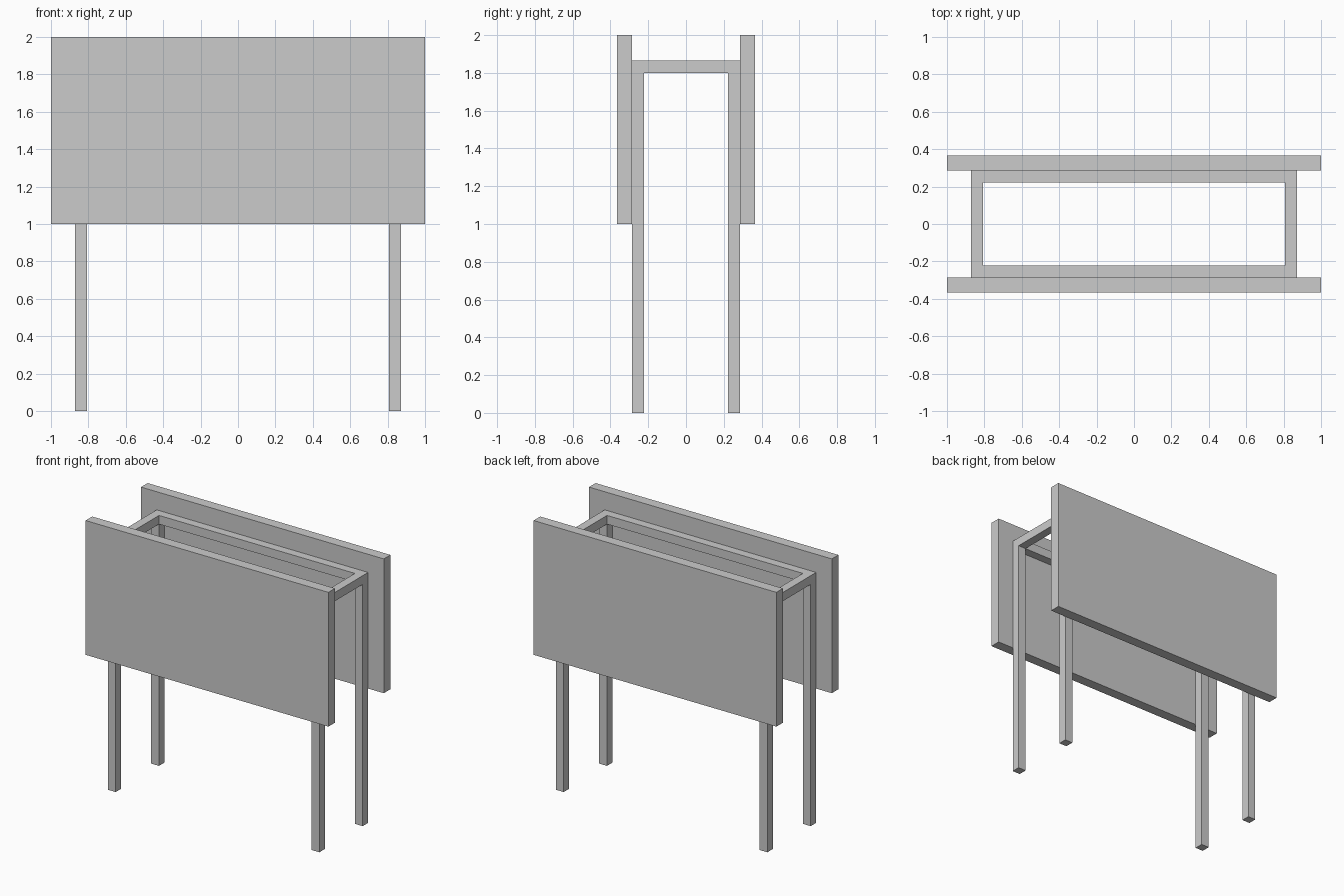
import bpy
import bmesh

if "Cube" in bpy.data.objects:
    bpy.data.objects.remove(bpy.data.objects["Cube"])

LEG_X = (0.807, 0.871)      # inner and outer leg faces
LEG_Y = (0.223, 0.287)
PANEL_Y = (0.287, 0.365)
FRAME_Z = (1.80, 1.865)


def finish(name, bm):
    bmesh.ops.recalc_face_normals(bm, faces=bm.faces)
    mesh = bpy.data.meshes.new(name)
    bm.to_mesh(mesh)
    bm.free()
    obj = bpy.data.objects.new(name, mesh)
    bpy.context.collection.objects.link(obj)
    return obj


def extrude_down(bm, faces, z):
    result = bmesh.ops.extrude_face_region(bm, geom=faces, use_keep_orig=True)
    for v in result["geom"]:
        if isinstance(v, bmesh.types.BMVert):
            v.co.z = z
    return [f for f in result["geom"] if isinstance(f, bmesh.types.BMFace)]


# Top ring: a 3 x 3 plan without its centre, thickened downwards
bm = bmesh.new()
xs = (-LEG_X[1], -LEG_X[0], LEG_X[0], LEG_X[1])
ys = (-LEG_Y[1], -LEG_Y[0], LEG_Y[0], LEG_Y[1])
grid = [[bm.verts.new((x, y, FRAME_Z[1])) for y in ys] for x in xs]
ring = [bm.faces.new((grid[i][j], grid[i + 1][j], grid[i + 1][j + 1], grid[i][j + 1]))
        for i in range(3) for j in range(3) if (i, j) != (1, 1)]
underside = extrude_down(bm, ring, FRAME_Z[0])

# Legs: the four underside corners drawn down to the floor
for face in underside:
    c = face.calc_center_median()
    if abs(c.x) > LEG_X[0] and abs(c.y) > LEG_Y[0]:
        extrude_down(bm, [face], 0.0)
        bm.faces.remove(face)
finish("leg_frame", bm)

# Upright panels on the front and back of the frame
for name, side in (("front_panel", -1), ("back_panel", 1)):
    bm = bmesh.new()
    bmesh.ops.create_cube(bm, size=1.0)
    bmesh.ops.scale(bm, vec=(2.0, PANEL_Y[1] - PANEL_Y[0], 1.0), verts=bm.verts)
    panel = finish(name, bm)
    panel.location = (0, side * sum(PANEL_Y) / 2, 1.5)
